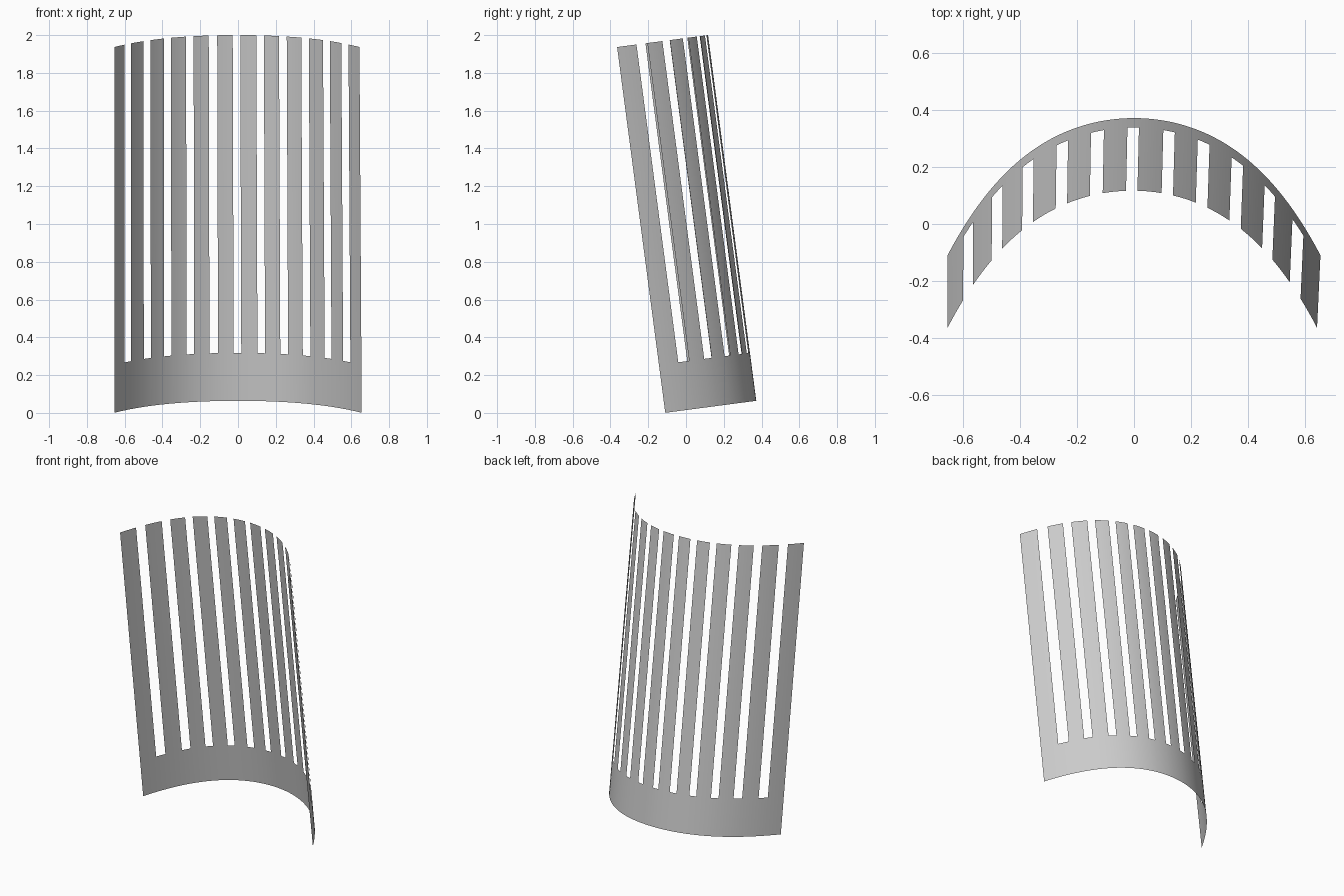
import bpy, bmesh, math
from mathutils import Vector

if "Cube" in bpy.data.objects:
    bpy.data.objects.remove(bpy.data.objects["Cube"])

TILT = math.radians(7.5)      # backrest leans towards the front at the top
LENGTH, BAND = 1.953, 0.256   # slat length and height of the solid lower band
APEX_Y, APEX_Z = 0.372, 0.064

# left/right edges of the twelve slats, measured along the top
EDGES = [-.655, -.600, -.566, -.500, -.463, -.393, -.355, -.275,
         -.235, -.155, -.110, -.028, .012, .097, .137, .217,
         .258, .335, .375, .450, .486, .547, .585, .643]
STEPS = 4


def point(x_top, h):
    """Point on the bowed, tilted sheet at height h along the slat."""
    drift = 0.012 * (x_top + 0.655) / 1.298
    x_low = x_top + drift
    sag = 1.0083 * (0.793 * x_low**2 + 0.77 * x_low**4)
    x = x_low - drift * h / LENGTH
    return Vector((x,
                   APEX_Y - sag * math.cos(TILT) - h * math.sin(TILT),
                   APEX_Z - sag * math.sin(TILT) + h * math.cos(TILT)))


# slotted curved panel: continuous band below, separate slats above
bm = bmesh.new()
for i in range(len(EDGES) - 1):
    a, b = EDGES[i], EDGES[i + 1]
    spans = [(0, BAND)] + ([(BAND, LENGTH)] if i % 2 == 0 else [])
    for k in range(STEPS):
        x0 = a + (b - a) * k / STEPS
        x1 = a + (b - a) * (k + 1) / STEPS
        for h0, h1 in spans:
            quad = [point(x1, h0), point(x0, h0), point(x0, h1), point(x1, h1)]
            bm.faces.new([bm.verts.new(p) for p in quad])
bmesh.ops.remove_doubles(bm, verts=bm.verts, dist=1e-5)
bmesh.ops.recalc_face_normals(bm, faces=bm.faces)

mesh = bpy.data.meshes.new("slatted_curved_panel")
bm.to_mesh(mesh)
bm.free()
panel = bpy.data.objects.new("slatted_curved_panel", mesh)
bpy.context.collection.objects.link(panel)
bpy.context.view_layer.objects.active = panel
panel.select_set(True)
bpy.ops.object.shade_smooth_by_angle(angle=math.radians(30))
